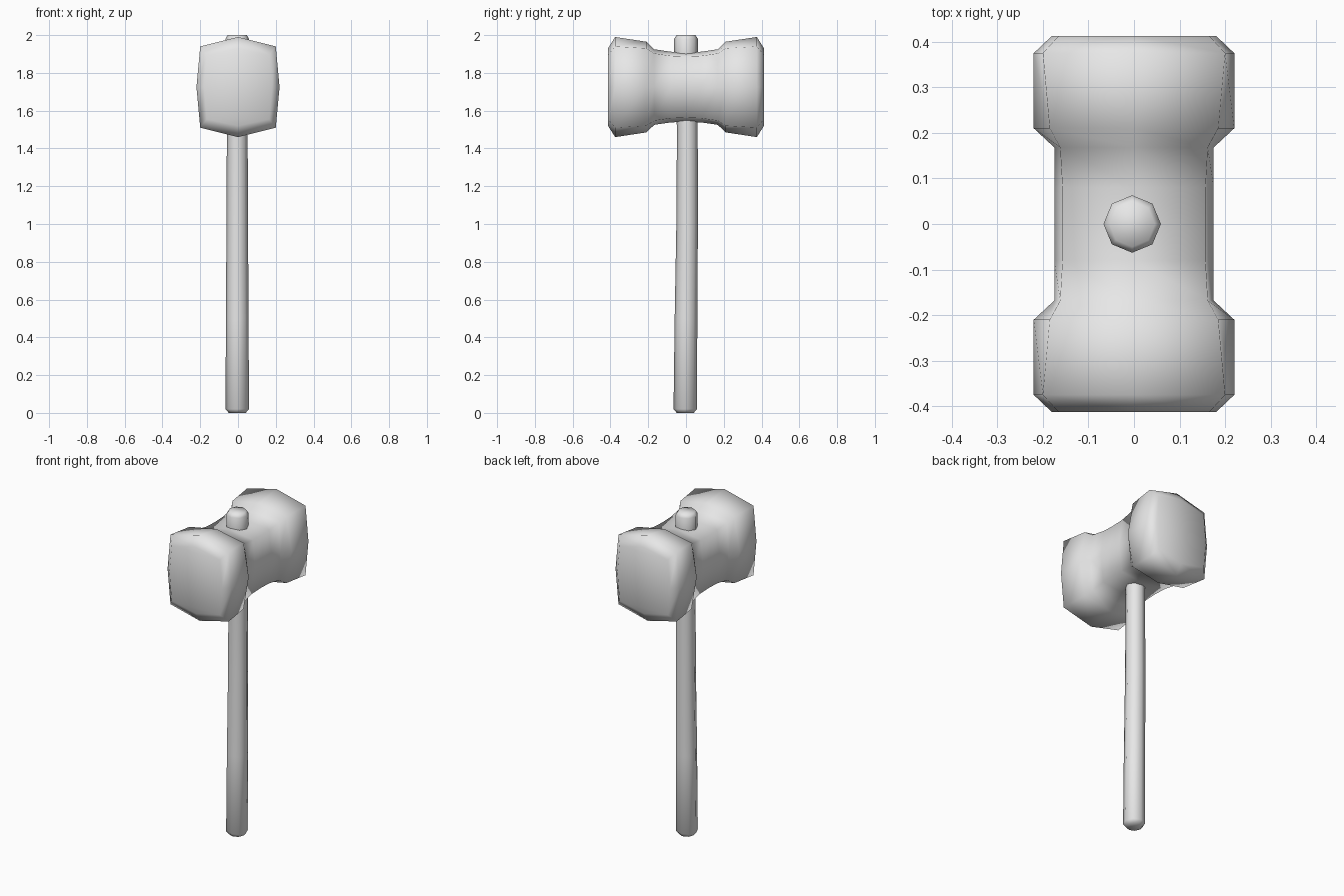
import bpy, bmesh
from math import cos, sin, pi

cube = bpy.data.objects.get("Cube")
if cube:
    bpy.data.objects.remove(cube)

grey = bpy.data.materials.new("plain grey")
grey.use_nodes = True
grey.diffuse_color = (0.8, 0.8, 0.8, 1)
grey.node_tree.nodes["Principled BSDF"].inputs["Base Color"].default_value = (0.8, 0.8, 0.8, 1)


def loft(name, rings):
    """Join matching rings of points into a closed, smooth-shaded tube."""
    bm = bmesh.new()
    loops = [[bm.verts.new(p) for p in ring] for ring in rings]
    for a, b in zip(loops, loops[1:]):
        for i in range(len(a)):
            j = (i + 1) % len(a)
            bm.faces.new((a[i], a[j], b[j], b[i]))
    bm.faces.new(loops[0])
    bm.faces.new(loops[-1])
    bmesh.ops.recalc_face_normals(bm, faces=bm.faces)
    for f in bm.faces:
        f.smooth = True
    mesh = bpy.data.meshes.new(name)
    bm.to_mesh(mesh)
    bm.free()
    mesh.materials.append(grey)
    obj = bpy.data.objects.new(name, mesh)
    bpy.context.collection.objects.link(obj)
    return obj


def head_ring(y, side, corner_x, corner_z, middle_z):
    """Eight-sided bulging square section across the head."""
    pts = [(side, 0), (corner_x, corner_z), (0, middle_z), (-corner_x, corner_z),
           (-side, 0), (-corner_x, -corner_z), (0, -middle_z), (corner_x, -corner_z)]
    return [(x, y, 1.725 + z) for x, z in pts]


# Mallet head: half profile from the waist to the striking face, then mirrored
half = [
    (0.08, 0.175, 0.157, 0.165, 0.187),
    (0.168, 0.175, 0.162, 0.178, 0.2),
    (0.21, 0.22, 0.185, 0.205, 0.24),
    (0.375, 0.22, 0.2, 0.215, 0.265),
    (0.413, 0.18, 0.165, 0.17, 0.205),
]
profile = [(-y, *rest) for y, *rest in reversed(half)]
profile += [(0, 0.175, 0.157, 0.162, 0.184)] + half
loft("mallet_head", [head_ring(*section) for section in profile])

# Handle: slightly bowed eight-sided shaft with chamfered ends
shaft = [(0, 0.045, -0.004), (0.02, 0.062, -0.004), (0.5, 0.06, 0.0), (1.0, 0.057, 0.006),
         (1.5, 0.055, 0.007), (1.9, 0.063, 0), (1.98, 0.063, 0), (2.0, 0.05, 0)]
loft("handle", [[(-0.004 + r * cos(k * pi / 4), y + r * sin(k * pi / 4), z) for k in range(8)]
                for z, r, y in shaft])
